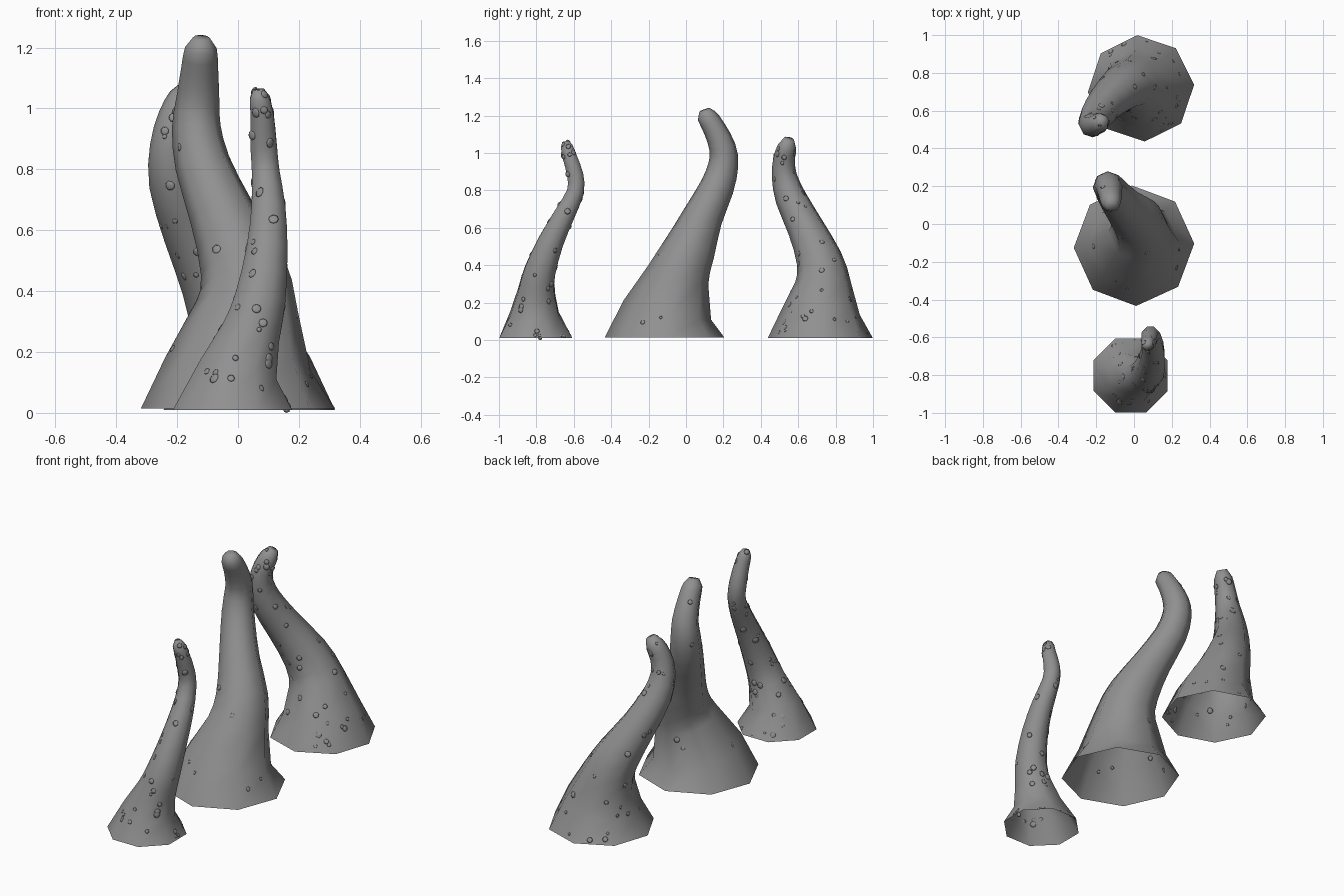
import bpy, bmesh, math, random
from mathutils import Vector, Matrix

if "Cube" in bpy.data.objects:
    bpy.data.objects.remove(bpy.data.objects["Cube"])

random.seed(4)
SIDES = 8
UP = Vector((0, 0, 1))
SKIN = bpy.data.materials.new("dark_skin")
SKIN.diffuse_color = (.28, .28, .28, 1)
SKIN.use_nodes = True
SKIN.node_tree.nodes["Principled BSDF"].inputs["Base Color"].default_value = SKIN.diffuse_color


def finish(bm, name):
    mesh = bpy.data.meshes.new(name)
    bm.to_mesh(mesh)
    bm.free()
    for p in mesh.polygons:
        p.use_smooth = True
    mesh.materials.append(SKIN)
    ob = bpy.data.objects.new(name, mesh)
    bpy.context.collection.objects.link(ob)
    return ob


def add_bump(bm, pos, normal, r, height):
    """Flattened dome lying on the skin."""
    rot = UP.rotation_difference(normal).to_matrix().to_4x4()
    m = Matrix.Translation(pos) @ rot @ Matrix.Diagonal((r, r, height, 1))
    bmesh.ops.create_uvsphere(bm, u_segments=8, v_segments=4, radius=1, matrix=m)


def refine(rings):
    """Add a curved in-between ring above the flared foot."""
    out = []
    for i, r in enumerate(rings):
        out.append(r)
        if 2 <= i < len(rings) - 2:
            a, b, c = rings[i - 1], rings[i + 1], rings[i + 2]
            out.append(tuple((9 * (r[k] + b[k]) - a[k] - c[k]) / 16 for k in range(4)))
    return out


def tentacle(name, rings, offset):
    """Open-bottomed octagonal sweep; each ring is (x, y, z, radius)."""
    rings = refine(rings)
    bm = bmesh.new()
    pts = [Vector(r[:3]) for r in rings]
    loops = []
    for i, (p, ring) in enumerate(zip(pts, rings)):
        # base ring stays level, the others follow the centre line
        tan = UP if i == 0 else (pts[min(i + 1, len(pts) - 1)] - pts[i - 1]).normalized()
        q = UP.rotation_difference(tan)
        loop = []
        for k in range(SIDES):
            a = math.radians(offset) + k * math.tau / SIDES
            loop.append(bm.verts.new(p + q @ Vector((math.cos(a), math.sin(a), 0)) * ring[3]))
        loops.append(loop)
    for lo, hi in zip(loops, loops[1:]):
        for k in range(SIDES):
            n = (k + 1) % SIDES
            bm.faces.new((lo[k], lo[n], hi[n], hi[k]))
    bm.faces.new(loops[-1])
    return finish(bm, name)


def suckers(name, body, count, extra=()):
    """Scatter small flat bumps over the skin of a tentacle."""
    bm = bmesh.new()
    polys = [p for p in body.data.polygons if len(p.vertices) == 4]
    weights = [p.area ** 0.7 for p in polys]
    for p in random.choices(polys, weights, k=count):
        a, b, c, d = (body.data.vertices[v].co for v in p.vertices)
        u, v = random.uniform(.1, .9), random.uniform(.1, .9)
        pos = a.lerp(b, u).lerp(d.lerp(c, u), v)
        r = min(random.uniform(.008, .018), pos.z)
        add_bump(bm, pos, p.normal, r, r * .22)
    for pos in extra:
        add_bump(bm, Vector(pos), UP, .012, .012)
    finish(bm, name)


# Large middle tentacle
middle = tentacle("middle_tentacle", [
    (0, -.115, .015, .319), (0, -.10, .16, .24), (.03, -.04, .35, .168),
    (.012, .02, .49, .139), (-.055, .09, .66, .108), (-.117, .167, .82, .091),
    (-.137, .20, .94, .08), (-.132, .195, 1.03, .071), (-.126, .152, 1.13, .061),
    (-.122, .11, 1.20, .052), (-.12, .098, 1.232, .028)], 2)

# Small front tentacle
front = tentacle("front_tentacle", [
    (-.018, -.803, .01, .212), (0, -.81, .14, .14), (.042, -.80, .26, .105),
    (.073, -.78, .37, .09), (.095, -.72, .53, .073), (.1, -.65, .67, .06),
    (.091, -.592, .79, .049), (.084, -.592, .88, .047), (.079, -.622, .98, .041),
    (.07, -.638, 1.035, .034), (.068, -.643, 1.062, .02)], 22.5)

# Medium back tentacle
back = tentacle("back_tentacle", [
    (.037, .718, .01, .282), (.03, .72, .15, .21), (-.012, .735, .30, .152),
    (-.07, .71, .44, .123), (-.15, .64, .60, .099), (-.21, .56, .76, .084),
    (-.222, .525, .88, .067), (-.205, .525, .97, .058), (-.178, .54, 1.035, .05),
    (-.16, .55, 1.075, .028)], 4)

# Skin bumps
suckers("middle_suckers", middle, 14)
suckers("front_suckers", front, 65, [(.16, -.78, .012)])
suckers("back_suckers", back, 75)
